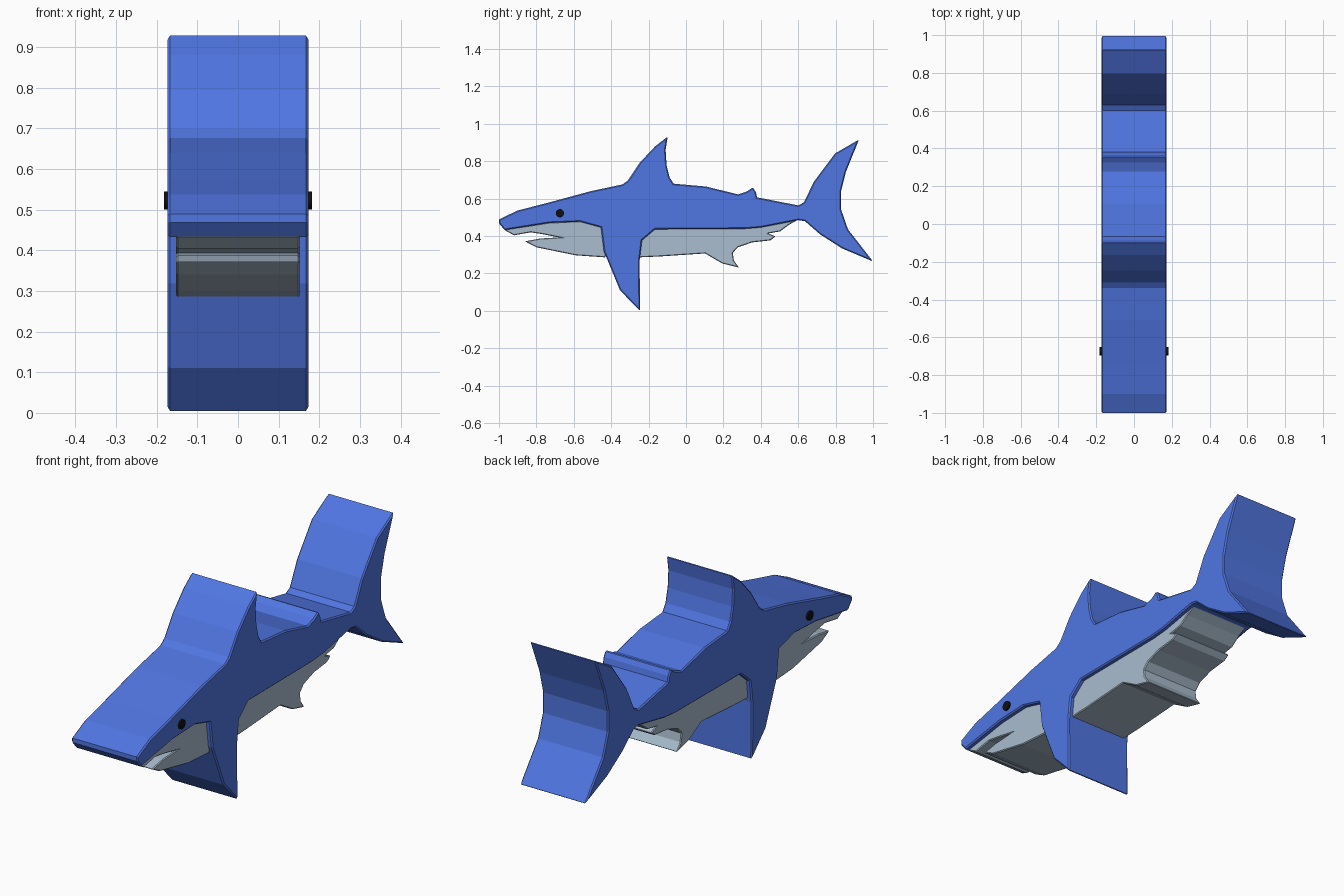
import bpy, bmesh, math

if "Cube" in bpy.data.objects:
    bpy.data.objects.remove(bpy.data.objects["Cube"])

def material(name, rgb):
    m = bpy.data.materials.new(name)
    m.diffuse_color = (*rgb, 1)
    m.use_nodes = True
    m.node_tree.nodes["Principled BSDF"].inputs["Base Color"].default_value = m.diffuse_color
    return m

BLUE = material("blue", (0.08, 0.18, 0.76))
GREY = material("pale grey", (0.40, 0.51, 0.62))
BLACK = material("black", (0.005, 0.005, 0.005))

def finish(bm, name, mat):
    bmesh.ops.recalc_face_normals(bm, faces=bm.faces)
    me = bpy.data.meshes.new(name)
    bm.to_mesh(me)
    bm.free()
    me.materials.append(mat)
    ob = bpy.data.objects.new(name, me)
    bpy.context.collection.objects.link(ob)
    return ob

def slab(name, outline, half, mat, rim=0.006):
    """Side profile (y, z in hundredths) extruded across x, with a small edge bevel."""
    bm = bmesh.new()
    pts = [(y / 100, z / 100) for y, z in outline]
    left = [bm.verts.new((-half, y, z)) for y, z in pts]
    right = [bm.verts.new((half, y, z)) for y, z in pts]
    n = len(pts)
    for i in range(n):
        j = (i + 1) % n
        bm.faces.new((left[i], left[j], right[j], right[i]))
    bm.faces.new(left[::-1])
    bm.faces.new(right)
    ob = finish(bm, name, mat)
    mod = ob.modifiers.new("edge bevel", 'BEVEL')
    mod.width = rim
    mod.segments = 1
    mod.limit_method = 'ANGLE'
    mod.angle_limit = math.radians(80)
    return ob

# Blue back, with dorsal fin, tail and pectoral fin
slab("upper_body", [
    (-100, 48.9), (-90, 53.7), (-75, 57.5), (-51, 64), (-34, 67.6), (-31, 69.8),
    (-24.6, 79.4), (-16.5, 88), (-9.8, 93.2),
    (-10.9, 86), (-10.4, 78), (-8.8, 71.4), (-6.6, 68), (10.7, 66.5), (27.8, 62.3),
    (32.6, 63.9), (35.8, 66), (37.4, 63.4), (38, 60.7), (60, 56.4), (63, 58),
    (68.5, 69.3), (79.7, 84.2), (92.5, 91.6),
    (85.6, 74.6), (82.9, 64), (82.9, 54.3), (86.6, 43.6), (100, 26.4),
    (83.4, 33.4), (71.7, 40.9), (63.5, 48), (59.9, 48.5), (40, 44.6), (31.6, 43.9),
    (-16.6, 43.6), (-23.5, 37.7), (-24.8, 27), (-24.6, 0),
    (-35.3, 11), (-43.9, 31.8), (-45.5, 44.6), (-56.7, 47.7), (-73, 47), (-97, 43.2),
    (-100, 46.8)], 0.173, BLUE)

# Pale jaw with the open mouth
slab("jaw", [
    (-97.5, 43.5), (-92, 40.4), (-83, 42), (-76, 40.9), (-68, 39.3), (-78, 38.7),
    (-86.1, 37.2), (-80, 34), (-59, 29.7), (-43, 28.6), (-43, 33), (-45, 45),
    (-56.7, 48), (-73, 47.3)], 0.152, GREY, 0.004)

# Pale belly with the rear underside fins
slab("belly", [
    (-25, 28.6), (-14, 29.1), (10.2, 30.7), (19.3, 25.4), (28.3, 23.1), (25.6, 27),
    (25, 31), (27.8, 34), (35.3, 36.6), (45, 37.7), (48, 39.8), (44, 41.4),
    (50.3, 42.5), (55, 46), (60, 48.8), (40, 45), (31.6, 44.3), (-16.6, 44), (-24, 38)],
    0.152, GREY, 0.004)

# Eyes on both sides
for side, label in ((1, "right"), (-1, "left")):
    bpy.ops.mesh.primitive_cylinder_add(vertices=24, radius=0.022, depth=0.03,
        location=(side * 0.167, -0.674, 0.522), rotation=(0, math.pi / 2, 0))
    eye = bpy.context.object
    eye.name = label + "_eye"
    eye.data.materials.append(BLACK)
